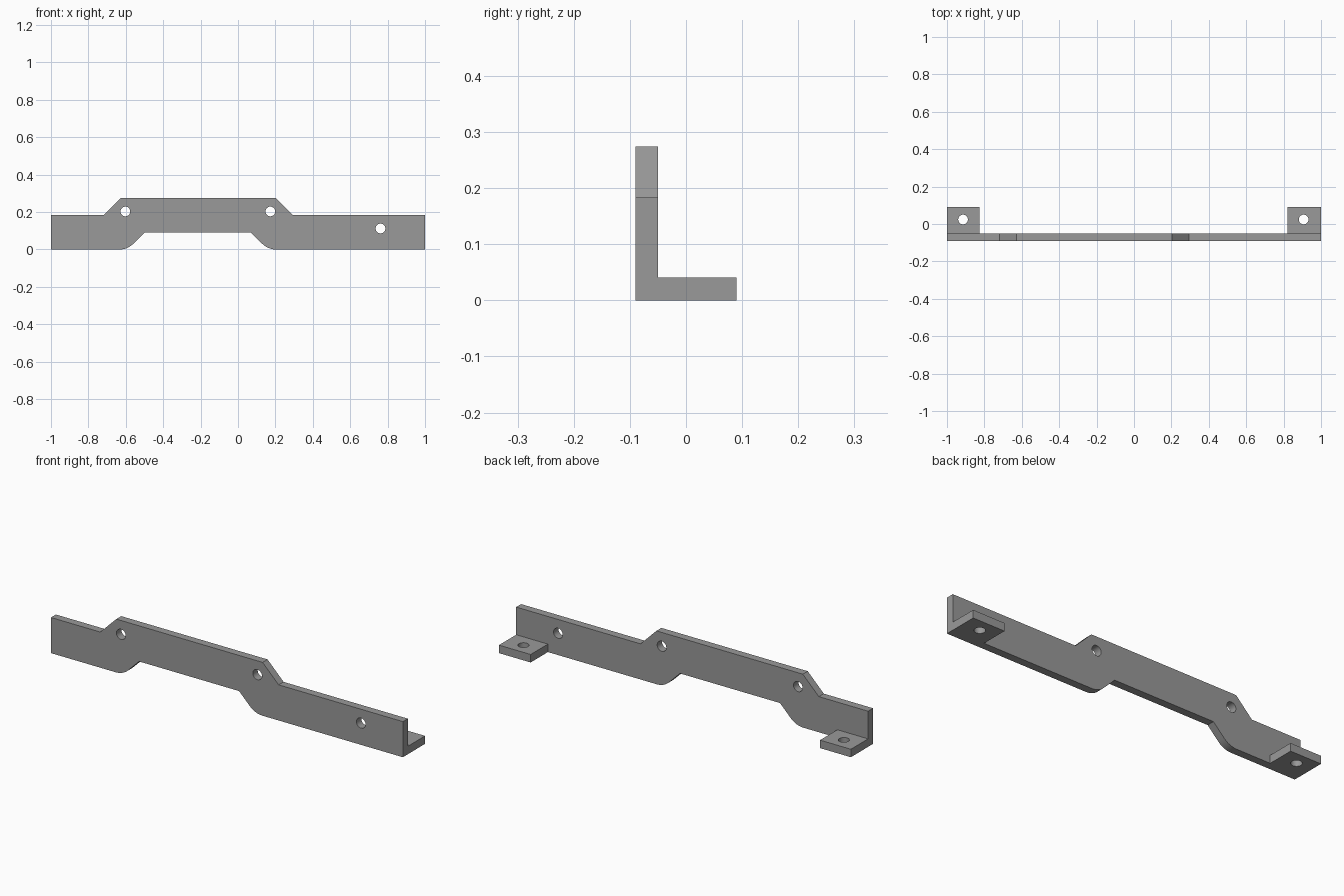
import bpy, bmesh, math
from mathutils import Matrix, Vector

if "Cube" in bpy.data.objects:
    bpy.data.objects.remove(bpy.data.objects["Cube"])

steel = bpy.data.materials.new("grey_steel")
steel.diffuse_color = (0.32, 0.32, 0.32, 1)
steel.use_nodes = True
steel.node_tree.nodes["Principled BSDF"].inputs["Base Color"].default_value = steel.diffuse_color

Y_FRONT, Y_INNER, Y_BACK = -0.09, -0.05, 0.09
TAB_H = 0.041


def make_object(name, bm):
    bmesh.ops.recalc_face_normals(bm, faces=bm.faces)
    mesh = bpy.data.meshes.new(name)
    bm.to_mesh(mesh)
    bm.free()
    obj = bpy.data.objects.new(name, mesh)
    bpy.context.collection.objects.link(obj)
    mesh.materials.append(steel)
    return obj


def fillet(corner, start_dir, end_dir, t, steps=6):
    """Arc tangent to both directions, t away from the corner."""
    c, a, b = Vector(corner), Vector(start_dir).normalized(), Vector(end_dir).normalized()
    half = a.angle(b) / 2
    centre = c + (a + b).normalized() * (t / math.cos(half))
    v0, v1 = c + a * t - centre, c + b * t - centre
    sweep = v0.angle(v1)
    pts = []
    for i in range(steps + 1):
        f = i / steps
        p = (v0 * math.sin((1 - f) * sweep) + v1 * math.sin(f * sweep)) / math.sin(sweep)
        pts.append(tuple(centre + p))
    return pts


def box(name, x0, x1, y0, y1, z0, z1):
    bm = bmesh.new()
    bmesh.ops.create_cube(bm, size=1)
    bmesh.ops.scale(bm, vec=(x1 - x0, y1 - y0, z1 - z0), verts=bm.verts)
    bmesh.ops.translate(bm, vec=((x0 + x1) / 2, (y0 + y1) / 2, (z0 + z1) / 2), verts=bm.verts)
    return make_object(name, bm)


def drill(name, location, axis, radius=0.026):
    bm = bmesh.new()
    rot = Matrix.Rotation(math.pi / 2, 4, 'X') if axis == 'Y' else Matrix()
    bmesh.ops.create_cone(bm, cap_ends=True, segments=32, radius1=radius, radius2=radius,
                          depth=0.16, matrix=Matrix.Translation(location) @ rot)
    return make_object(name, bm)


def combine(target, tool, operation):
    mod = target.modifiers.new(tool.name, 'BOOLEAN')
    mod.operation, mod.solver, mod.object = operation, 'EXACT', tool
    bpy.context.view_layer.objects.active = target
    bpy.ops.object.modifier_apply(modifier=mod.name)
    bpy.data.objects.remove(tool)


# Upright plate: stepped outline with rounded lower bends
outline = [(-1, 0)]
outline += fillet((-0.59, 0), (-1, 0), (1, 1), 0.042)
outline += [(-0.499, 0.091), (0.069, 0.091)]
outline += fillet((0.16, 0), (-1, 1), (1, 0), 0.042)
outline += [(1, 0), (1, 0.183), (0.294, 0.183), (0.203, 0.274),
            (-0.629, 0.274), (-0.72, 0.183), (-1, 0.183)]
bm = bmesh.new()
face = bm.faces.new([bm.verts.new((x, Y_FRONT, z)) for x, z in outline])
ext = bmesh.ops.extrude_face_region(bm, geom=[face], use_keep_orig=True)
bmesh.ops.translate(bm, vec=(0, Y_INNER - Y_FRONT, 0),
                    verts=[g for g in ext["geom"] if isinstance(g, bmesh.types.BMVert)])
bracket = make_object("bracket", bm)

# Mounting tabs at both ends
combine(bracket, box("left_tab", -1, -0.825, -0.07, Y_BACK, 0, TAB_H), 'UNION')
combine(bracket, box("right_tab", 0.82, 1, -0.07, Y_BACK, 0, TAB_H), 'UNION')

# Bolt holes through the plate, then through the tabs
for x, z in [(-0.602, 0.203), (0.173, 0.203), (0.762, 0.112)]:
    combine(bracket, drill("plate_hole", (x, -0.07, z), 'Y'), 'DIFFERENCE')
for x in (-0.914, 0.907):
    combine(bracket, drill("tab_hole", (x, 0.024, 0.02), 'Z'), 'DIFFERENCE')

bpy.ops.object.select_all(action='DESELECT')
bracket.select_set(True)
bpy.context.view_layer.objects.active = bracket
bpy.ops.object.shade_smooth_by_angle(angle=math.radians(30))
